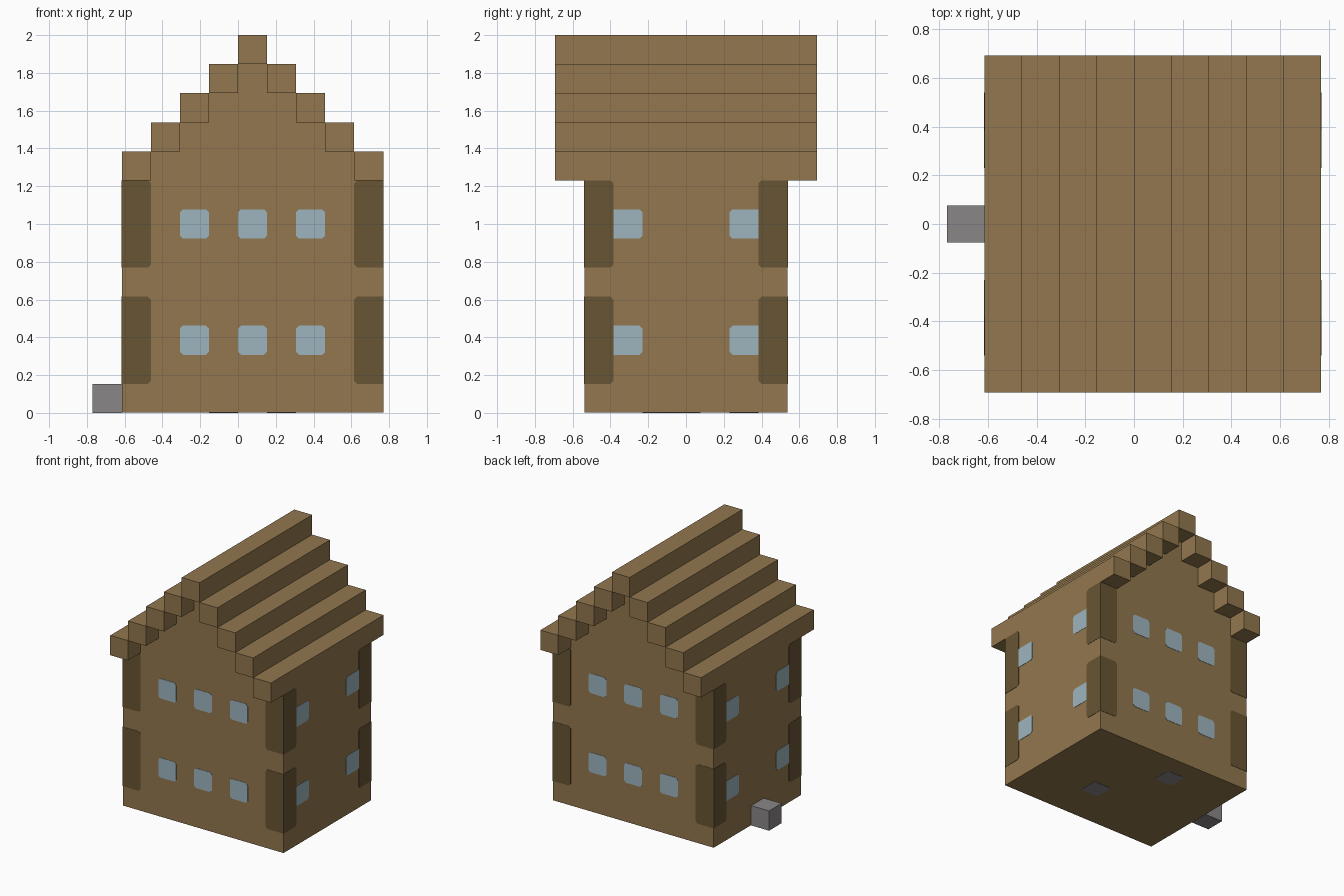
import bpy, bmesh
from mathutils import Vector

cube = bpy.data.objects.get("Cube")
if cube:
    bpy.data.objects.remove(cube)

U = 2 / 13        # one building block
T = 0.015         # plate thickness in blocks
MID = 0.5         # house centre along x, in blocks


def srgb(r, g, b):
    return tuple(((c / 255 + 0.055) / 1.055) ** 2.4 for c in (r, g, b)) + (1,)


def material(name, colour):
    m = bpy.data.materials.new(name)
    m.use_nodes = True
    m.diffuse_color = colour
    bsdf = m.node_tree.nodes["Principled BSDF"]
    bsdf.inputs["Base Color"].default_value = colour
    bsdf.inputs["Roughness"].default_value = 0.9
    return m


BROWN = material("brown", srgb(146, 119, 78))
DARK = material("dark brown", srgb(104, 85, 52))
GLASS = material("pale blue", srgb(157, 181, 190))
GREY = material("grey", srgb(138, 134, 135))


def prism(bm, points, depth):
    """Extrude a flat polygon along a vector."""
    face = bm.faces.new([bm.verts.new(p) for p in points])
    out = bmesh.ops.extrude_face_region(bm, geom=[face], use_keep_orig=True)
    moved = [v for v in out["geom"] if isinstance(v, bmesh.types.BMVert)]
    bmesh.ops.translate(bm, verts=moved, vec=depth)


def finish(bm, name, mat):
    bmesh.ops.recalc_face_normals(bm, faces=bm.faces)
    bmesh.ops.scale(bm, verts=bm.verts, vec=(U, U, U))
    mesh = bpy.data.meshes.new(name)
    bm.to_mesh(mesh)
    bm.free()
    mesh.materials.append(mat)
    obj = bpy.data.objects.new(name, mesh)
    bpy.context.collection.objects.link(obj)


def block(name, centre, size, mat):
    bm = bmesh.new()
    bmesh.ops.create_cube(bm, size=1)
    bmesh.ops.scale(bm, verts=bm.verts, vec=size)
    bmesh.ops.translate(bm, verts=bm.verts, vec=centre)
    finish(bm, name, mat)


def plate(bm, frame, a0, a1, b0, b1, left=0.1, right=0.1):
    """Thin plate on a wall, with clipped corners on either side."""
    origin, across, up = (Vector(v) for v in frame)
    outline = [(a0 + left, b0), (a1 - right, b0), (a1, b0 + right), (a1, b1 - right),
               (a1 - right, b1), (a0 + left, b1), (a0, b1 - left), (a0, b0 + left)]
    points = []
    for p in outline:
        if p not in points:
            points.append(p)
    prism(bm, [origin + across * a + up * b for a, b in points], across.cross(up) * T)


# House body with stepped gables
left_steps = [(i - 4 + k, 8 + i) for i in range(5) for k in (0, 1)]
right_steps = [(2 * MID - x, z) for x, z in reversed(left_steps[:-2])]
profile = [(-4, T)] + left_steps + right_steps + [(5, T)]
bm = bmesh.new()
prism(bm, [(x, -3.5, z) for x, z in profile], Vector((0, 7, 0)))
finish(bm, "house_body", BROWN)

# Roof beams, stepping up to the ridge
for i in range(4):
    for side, word in ((-1, "right"), (1, "left")):
        block(f"roof_beam_{word}_{i + 1}", (MID + side * (4 - i), 0, 8.5 + i), (1, 9, 1), BROWN)
block("roof_ridge", (MID, 0, 12.5), (1, 9, 1), BROWN)

# Door step
block("door_step", (-4.5, 0, 0.5), (1, 1, 1), GREY)

# Windows and dark corner panels: wall frame, half width, window centres
Z = (0, 0, 1)
walls = {
    "front": (((MID, -3.5, 0), (1, 0, 0), Z), 4.5, (-2, 0, 2)),
    "back": (((MID, 3.5, 0), (-1, 0, 0), Z), 4.5, (-2, 0, 2)),
    "left": (((5, 0, 0), (0, 1, 0), Z), 3.5, (-2, 2)),
    "right": (((-4, 0, 0), (0, -1, 0), Z), 3.5, (-2, 2)),
}
for word, (frame, half, centres) in walls.items():
    glass, panels = bmesh.new(), bmesh.new()
    for floor in (0, 4):
        for c in centres:
            # side windows butt square against the corner panels
            tight = len(centres) == 2
            plate(glass, frame, c - 0.5, c + 0.5, 2 + floor, 3 + floor,
                  0 if tight and c < 0 else 0.1, 0 if tight and c > 0 else 0.1)
        plate(panels, frame, -half - T, 1 - half, 1 + floor, 4 + floor, left=0)
        plate(panels, frame, half - 1, half + T, 1 + floor, 4 + floor, right=0)
    finish(glass, f"{word}_windows", GLASS)
    finish(panels, f"{word}_corner_panels", DARK)

# Grey patches under the floor
bm = bmesh.new()
floor_frame = ((0, 0, T), (1, 0, 0), (0, -1, 0))
for x, y in ((1.5, -1), (-0.5, 2)):
    plate(bm, floor_frame, x - 0.5, x + 0.5, -y - 0.5, -y + 0.5)
finish(bm, "floor_patches", GREY)
